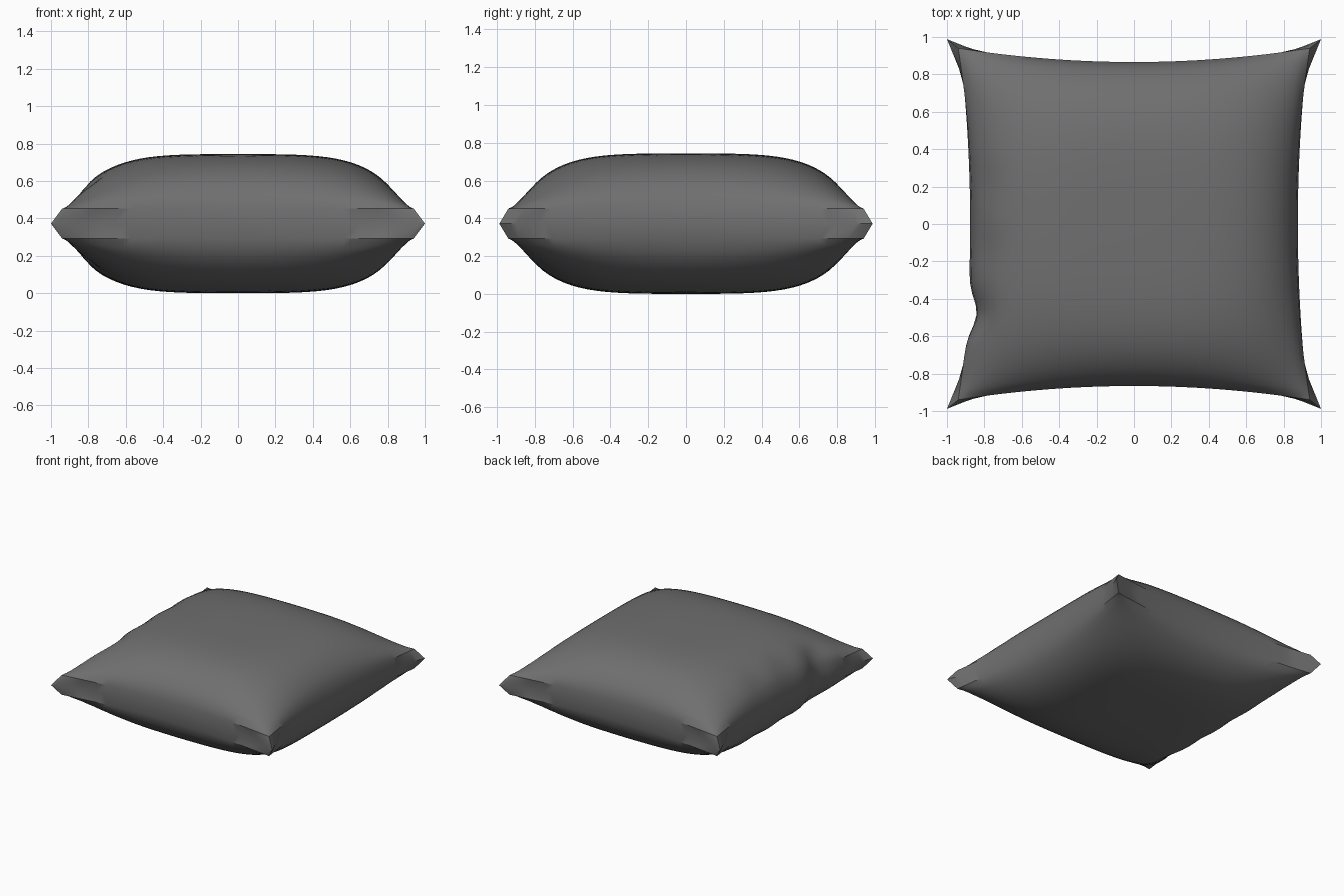
import bpy, bmesh, math

if "Cube" in bpy.data.objects:
    bpy.data.objects.remove(bpy.data.objects["Cube"])

N = 40          # cells per side
MID = 0.37      # height of the seam
BAND = 0.08     # half height of the side band


def sheet_edge(t):
    return 0.866 + 0.074 * t * t


def seam_edge(t):
    return 0.876 + 0.06 * t * t + 0.064 * max(0, (abs(t) - 0.78) / 0.22)


def spread(i):
    # Grid spacing, denser towards the rim
    s = 2 * i / N - 1
    return 0.5 * s + 0.5 * math.sin(s * math.pi / 2)


def dent(x, y):
    # Pinched fold on the left edge
    g = math.exp(-((y + 0.48) / 0.11) ** 2 - ((x + 0.88) / 0.1) ** 2)
    return x + 0.05 * g


def puff(u, v):
    # Inflated height, thinner at the corners, with faint wrinkles on the left
    f = max(0, (1 - abs(u) ** 4.5) * (1 - abs(v) ** 4.5)) ** 0.65
    h = f * (0.265 + 0.027 * (1 - (u * u + v * v) / 2)) * (1 - 0.45 * u * u * v * v)
    slope = 4 * f * (1 - f)
    side = math.exp(-((u + 0.9) / 0.12) ** 2 - (v / 0.5) ** 2)
    return h + 0.006 * slope * side * math.sin(16 * v + 1)


def sheet(bm, sign):
    grid = []
    for i in range(N + 1):
        row = []
        for j in range(N + 1):
            u, v = spread(i), spread(j)
            x, y = u * sheet_edge(v), v * sheet_edge(u)
            row.append(bm.verts.new((dent(x, y), y, MID + sign * (BAND + puff(u, v)))))
        grid.append(row)
    for i in range(N):
        for j in range(N):
            q = [grid[i][j], grid[i + 1][j], grid[i + 1][j + 1], grid[i][j + 1]]
            bm.faces.new(q if sign > 0 else q[::-1])
    return [grid[i][j] for i, j in rim]


# Grid indices running once around the rim
rim = ([(i, 0) for i in range(N)] + [(N, j) for j in range(N)]
       + [(i, N) for i in range(N, 0, -1)] + [(0, j) for j in range(N, 0, -1)])

bm = bmesh.new()
top = sheet(bm, 1)
bottom = sheet(bm, -1)

# Seam ring with pulled-out corners
seam = []
for i, j in rim:
    u, v = spread(i), spread(j)
    x, y = u * seam_edge(v), v * seam_edge(u) * 0.988
    seam.append(bm.verts.new((dent(x, y), y, MID)))

# Side band
for k in range(len(rim)):
    n = (k + 1) % len(rim)
    bm.faces.new((seam[k], seam[n], top[n], top[k]))
    bm.faces.new((bottom[k], bottom[n], seam[n], seam[k]))

bmesh.ops.recalc_face_normals(bm, faces=bm.faces)
low = min(v.co.z for v in bm.verts)
bmesh.ops.translate(bm, verts=bm.verts, vec=(0, 0, -low))
mesh = bpy.data.meshes.new("pillow")
bm.to_mesh(mesh)
bm.free()
pillow = bpy.data.objects.new("pillow", mesh)
bpy.context.collection.objects.link(pillow)

# Dark grey cloth
cloth = bpy.data.materials.new("dark_grey_cloth")
cloth.diffuse_color = (0.16, 0.16, 0.16, 1)
cloth.use_nodes = True
cloth.node_tree.nodes["Principled BSDF"].inputs["Base Color"].default_value = cloth.diffuse_color
mesh.materials.append(cloth)

bpy.context.view_layer.objects.active = pillow
pillow.select_set(True)
bpy.ops.object.shade_smooth_by_angle(angle=math.radians(30))
